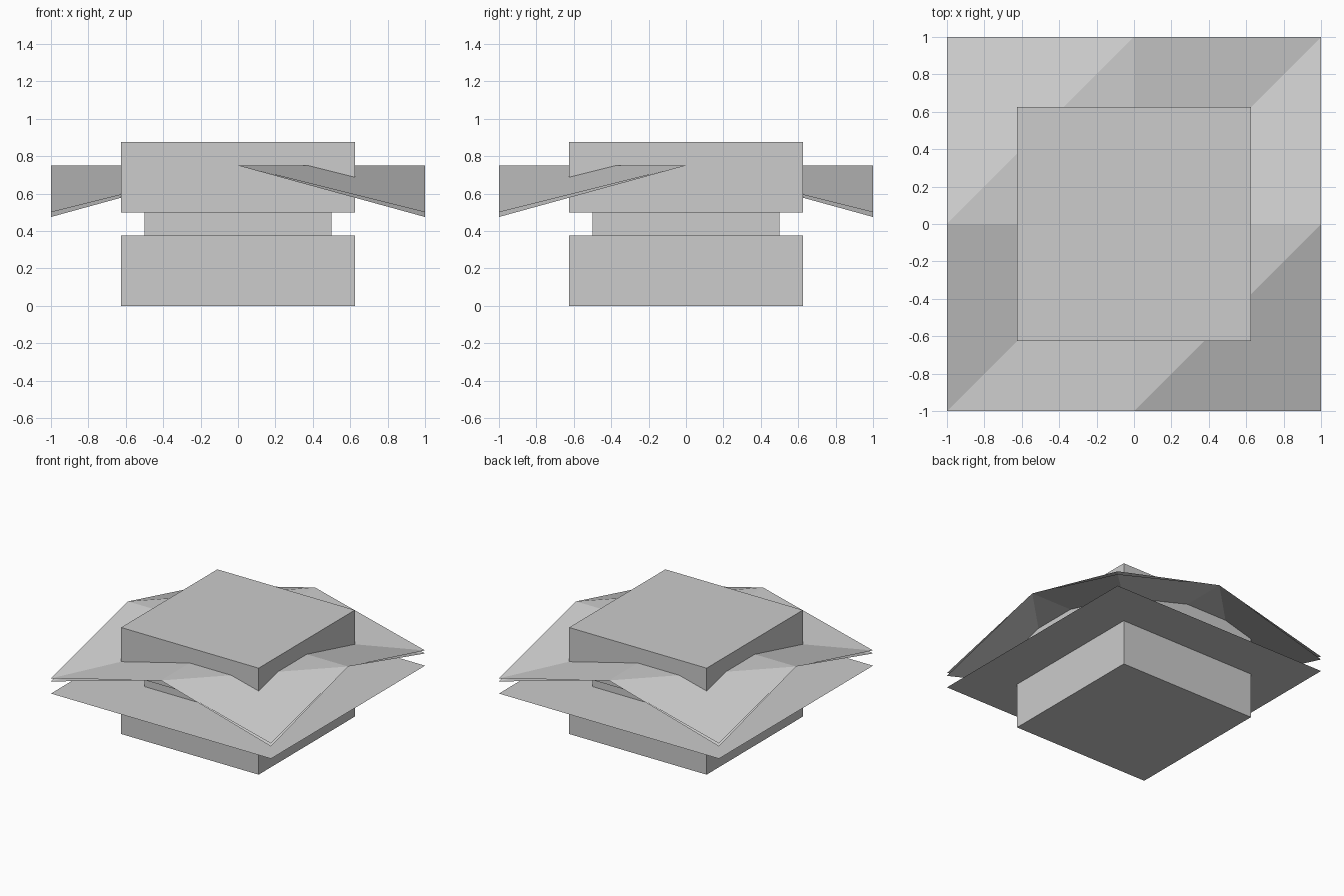
import bpy
import bmesh

old = bpy.data.objects.get("Cube")
if old:
    bpy.data.objects.remove(old, do_unlink=True)

# One plain grey for everything
grey = bpy.data.materials.new("light_grey")
grey.use_nodes = True
colour = (0.604, 0.604, 0.604, 1)
grey.diffuse_color = colour
grey.node_tree.nodes["Principled BSDF"].inputs["Base Color"].default_value = colour


def finish(name, bm):
    mesh = bpy.data.meshes.new(name)
    bm.to_mesh(mesh)
    bm.free()
    mesh.materials.append(grey)
    obj = bpy.data.objects.new(name, mesh)
    bpy.context.collection.objects.link(obj)


def block(name, half, bottom, top):
    bm = bmesh.new()
    bmesh.ops.create_cube(bm, size=1)
    for v in bm.verts:
        v.co.x *= 2 * half
        v.co.y *= 2 * half
        v.co.z = top if v.co.z > 0 else bottom
    finish(name, bm)


def folded_sheet(name, middle, corner):
    """Two by two grid with lowered corners, every square split the same way."""
    bm = bmesh.new()
    steps = (-1, 0, 1)
    v = {(x, y): bm.verts.new((x, y, corner if x * y else middle))
         for x in steps for y in steps}
    for x in (-1, 0):
        for y in (-1, 0):
            a, b, c, d = v[x, y], v[x + 1, y], v[x + 1, y + 1], v[x, y + 1]
            bm.faces.new((a, b, c))
            bm.faces.new((a, c, d))
    finish(name, bm)


# Stacked body
block("base_block", 0.625, 0, 0.375)
block("neck_block", 0.5, 0.375, 0.5)
block("top_block", 0.625, 0.5, 0.875)

# Flat brim on top of the base
bm = bmesh.new()
bmesh.ops.create_grid(bm, x_segments=1, y_segments=1, size=1)
for v in bm.verts:
    v.co.z = 0.375
finish("flat_brim", bm)

# Pair of open folded sheets that part towards the corners
folded_sheet("upper_sheet", 0.75, 0.5)
folded_sheet("lower_sheet", 0.75, 0.475)
